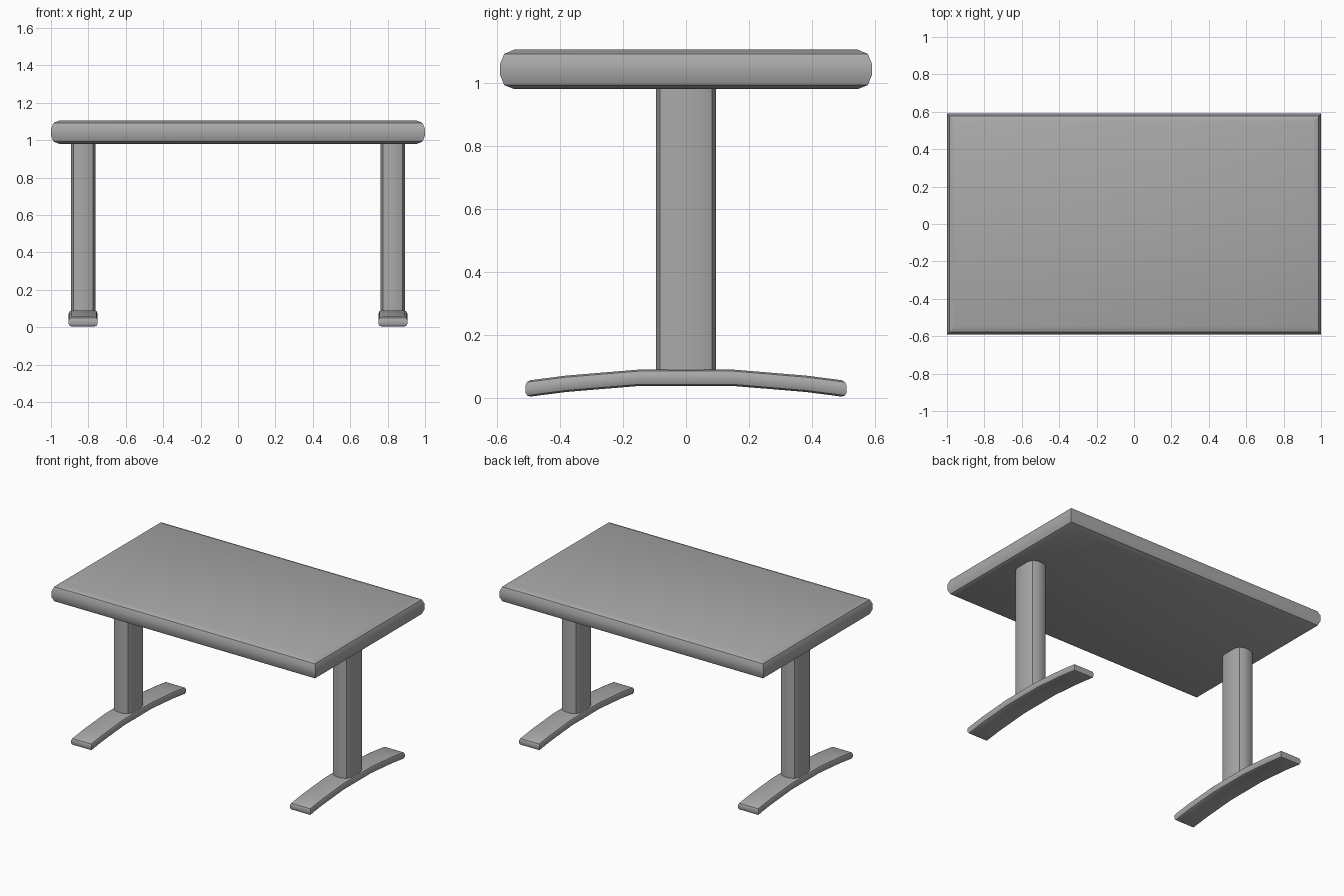
import bpy
import bmesh
from math import radians

cube = bpy.data.objects.get("Cube")
if cube:
    bpy.data.objects.remove(cube)

grey = bpy.data.materials.new("mid grey")
grey.use_nodes = True
colour = (0.4, 0.4, 0.4, 1)
grey.diffuse_color = colour
grey.node_tree.nodes["Principled BSDF"].inputs["Base Color"].default_value = colour


def finish(name, bm, x=0):
    """Turn a bmesh into a smooth shaded object with crisp edges."""
    bmesh.ops.recalc_face_normals(bm, faces=bm.faces)
    mesh = bpy.data.meshes.new(name)
    bm.to_mesh(mesh)
    bm.free()
    mesh.materials.append(grey)
    obj = bpy.data.objects.new(name, mesh)
    obj.location.x = x
    bpy.context.collection.objects.link(obj)
    bpy.ops.object.select_all(action="DESELECT")
    obj.select_set(True)
    bpy.context.view_layer.objects.active = obj
    bpy.ops.object.shade_smooth_by_angle(angle=radians(30))


def loft(rings):
    """Skin a stack of matching rings and cap both ends."""
    bm = bmesh.new()
    loops = [[bm.verts.new(p) for p in ring] for ring in rings]
    for low, high in zip(loops, loops[1:]):
        for i in range(len(low)):
            j = (i + 1) % len(low)
            bm.faces.new((low[i], low[j], high[j], high[i]))
    bm.faces.new(loops[0])
    bm.faces.new(loops[-1])
    return bm


def slab(half_x, half_y, profile):
    """Rectangular slab whose rounded edge follows (inset, z) pairs."""
    signs = [(-1, -1), (1, -1), (1, 1), (-1, 1)]
    return loft([[(sx * (half_x - d), sy * (half_y - d), z) for sx, sy in signs]
                 for d, z in profile])


def arch(y):
    """Height of the foot's centre line, falling towards its ends."""
    path = [(0, 0.064), (0.15, 0.064), (0.38, 0.045), (0.52, 0.027)]
    for (y0, z0), (y1, z1) in zip(path, path[1:]):
        if abs(y) <= y1:
            return z0 + (z1 - z0) * (abs(y) - y0) / (y1 - y0)
    return path[-1][1]


# Tabletop with a bullnose edge
finish("tabletop", slab(1, 0.59, [(0.045, 0.98), (0.013, 0.993), (0, 1.025),
                                  (0, 1.06), (0.013, 1.092), (0.045, 1.105)]))

# Column outline: one quarter mirrored round
quarter = [(0.065, 0.05), (0.052, 0.082), (0.02, 0.095)]
half = quarter + [(-x, y) for x, y in reversed(quarter)]
outline = half + [(-x, -y) for x, y in half]

for side, x in (("left", 0.828), ("right", -0.828)):
    finish(side + "_column",
           loft([[(px, py, z) for px, py in outline] for z in (0.08, 0.985)]), x)

    # Foot: a thin slab cut crosswise and bent into an arch
    bm = slab(0.077, 0.51, [(0.016, -0.026), (0.005, -0.021), (0, -0.01),
                            (0, 0.01), (0.005, 0.021), (0.016, 0.026)])
    for y in (-0.38, -0.15, 0.15, 0.38):
        bmesh.ops.bisect_plane(bm, geom=bm.verts[:] + bm.edges[:] + bm.faces[:],
                               plane_co=(0, y, 0), plane_no=(0, 1, 0))
    for v in bm.verts:
        v.co.z += arch(v.co.y)
    finish(side + "_foot", bm, x)
